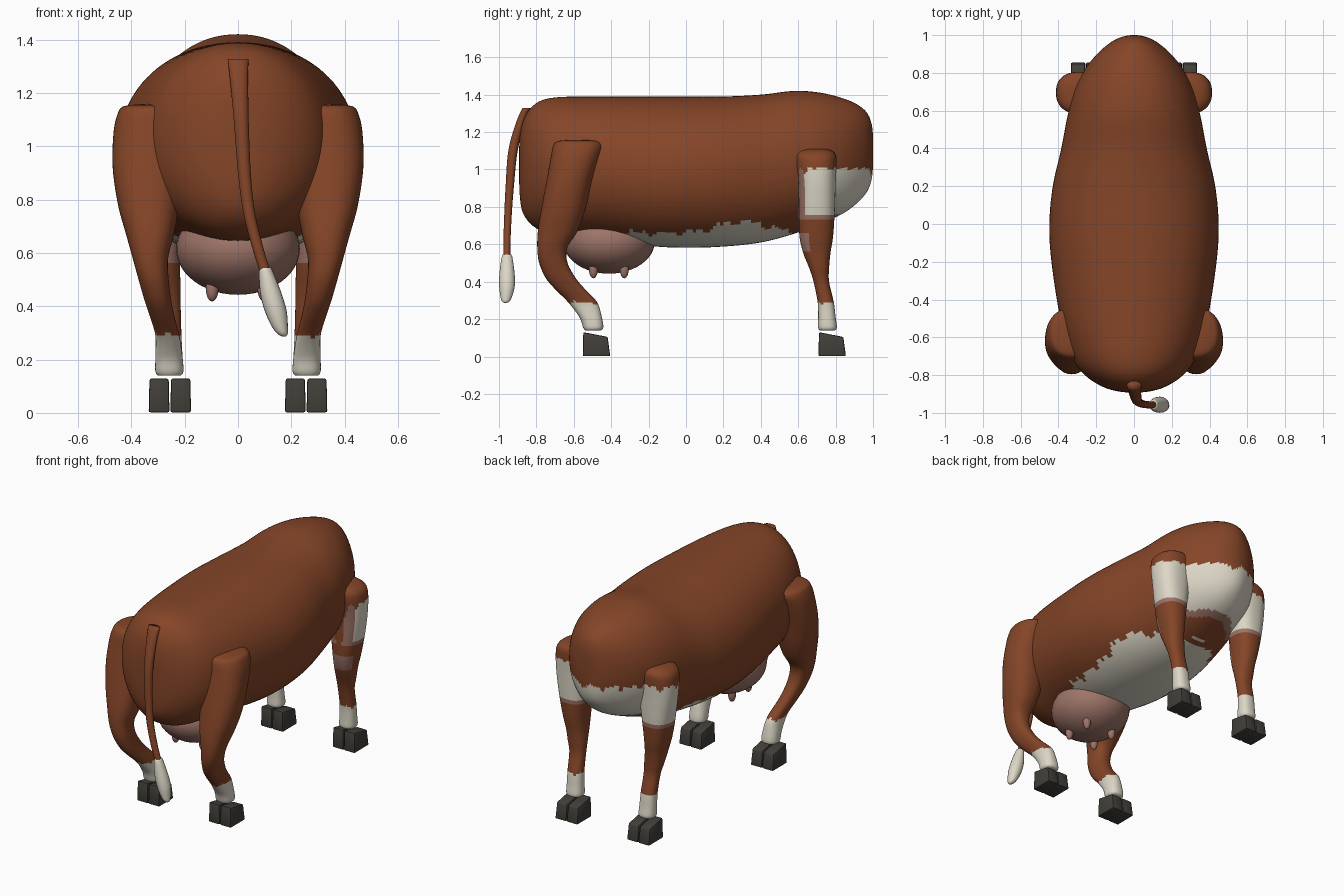
import bpy, bmesh, math
from mathutils import Vector


def mat(name, rgb):
    m = bpy.data.materials.new(name)
    m.diffuse_color = (*rgb, 1)
    return m


BROWN = mat("red brown hide", (0.235, 0.06, 0.021))
WHITE = mat("cream white", (0.72, 0.68, 0.57))
PINK = mat("dusty pink", (0.34, 0.175, 0.14))
DARK = mat("dark hoof", (0.055, 0.05, 0.042))
MATS = [BROWN, WHITE, PINK, DARK]


def finish(bm, name, rule):
    """Make an object, colouring faces by a rule on their centre and normal."""
    bmesh.ops.recalc_face_normals(bm, faces=bm.faces)
    for f in bm.faces:
        f.smooth = True
        f.material_index = rule(f.calc_center_median(), f.normal)
    me = bpy.data.meshes.new(name)
    bm.to_mesh(me)
    bm.free()
    for m in MATS:
        me.materials.append(m)
    ob = bpy.data.objects.new(name, me)
    bpy.context.collection.objects.link(ob)
    return ob


def spline(rows, sub):
    """Smooth interpolation through the section rows."""
    out = []
    n = len(rows)
    for i in range(n - 1):
        p0, p1, p2, p3 = (rows[max(0, min(n - 1, i + k))] for k in (-1, 0, 1, 2))
        steps = sub(p1, p2)
        for s in range(steps):
            t = s / steps
            out.append([0.5 * (2 * b + (c - a) * t + (2 * a - 5 * b + 4 * c - d) * t * t
                               + (3 * b - a - 3 * c + d) * t ** 3)
                        for a, b, c, d in zip(p0, p1, p2, p3)])
    out.append(list(rows[-1]))
    return out


def loft(name, rows, place, rule, segs=40, step=0.02, power=2.0):
    """Rows are (t, u0, u1, v0, v1): an oval in the u, v box at distance t."""
    bm = bmesh.new()
    rings = []
    for t, u0, u1, v0, v1 in spline(rows, lambda a, b: max(3, round(abs(b[0] - a[0]) / step))):
        ring = []
        for k in range(segs):
            a = 2 * math.pi * k / segs
            c, s = math.cos(a), math.sin(a)
            c = math.copysign(abs(c) ** (2 / power), c)
            s = math.copysign(abs(s) ** (2 / power), s)
            ring.append(bm.verts.new(place(t, (u0 + u1) / 2 + (u1 - u0) / 2 * c,
                                           (v0 + v1) / 2 + (v1 - v0) / 2 * s)))
        rings.append(ring)
    for r, q in zip(rings, rings[1:]):
        for k in range(segs):
            j = (k + 1) % segs
            bm.faces.new((r[k], r[j], q[j], q[k]))
    bm.faces.new(rings[0])
    bm.faces.new(rings[-1])
    return finish(bm, name, rule)


def wobble(a):
    return 0.012 * math.sin(a * 41) + 0.01 * math.sin(a * 83 + 1)


def chest_patch(c):
    """White chest band with a pink rim."""
    if c.z < 1.0 + wobble(c.y + c.x) and c.y > 0.605 and c.z > 0.735:
        return 2 if c.y < 0.635 or c.z < 0.76 else 1
    return 0


# Body: barrel with white belly and chest
def body_rule(c, n):
    patch = chest_patch(c)
    if patch:
        return patch
    edge = 0.66 + 0.06 * math.exp(-((c.y - 0.3) / 0.18) ** 2) + wobble(c.y)
    if -0.5 < c.y < 0.61 and c.z < edge:
        return 1
    return 0


body = [(-0.893, 1.10, 0.96, 0.02), (-0.885, 1.20, 0.82, 0.09), (-0.86, 1.285, 0.745, 0.17),
        (-0.80, 1.355, 0.685, 0.26), (-0.70, 1.385, 0.65, 0.33), (-0.5, 1.39, 0.637, 0.39),
        (-0.2, 1.39, 0.592, 0.437), (0.0, 1.39, 0.582, 0.448), (0.2, 1.39, 0.588, 0.43),
        (0.4, 1.40, 0.61, 0.385), (0.58, 1.42, 0.657, 0.35), (0.72, 1.41, 0.71, 0.31),
        (0.84, 1.38, 0.765, 0.245), (0.92, 1.345, 0.825, 0.175), (0.97, 1.30, 0.885, 0.11),
        (0.993, 1.24, 0.95, 0.055), (1.0, 1.18, 1.02, 0.015)]
loft("body", [(y, -w, w, zb, zt) for y, zt, zb, w in body],
     lambda t, u, v: (u, t, v), body_rule, segs=96, step=0.018, power=2.1)

# Leg sections: (z, x0, x1, y0, y1)
rear = [(0.14, 0.215, 0.30, -0.54, -0.455), (0.155, 0.205, 0.31, -0.55, -0.442),
        (0.21, 0.208, 0.31, -0.57, -0.45), (0.29, 0.22, 0.31, -0.63, -0.475),
        (0.36, 0.238, 0.33, -0.70, -0.54), (0.42, 0.25, 0.35, -0.75, -0.59),
        (0.50, 0.26, 0.373, -0.785, -0.633), (0.58, 0.262, 0.395, -0.795, -0.635),
        (0.67, 0.24, 0.42, -0.792, -0.58), (0.78, 0.22, 0.45, -0.775, -0.54),
        (0.92, 0.20, 0.47, -0.75, -0.505), (1.05, 0.20, 0.467, -0.725, -0.465),
        (1.12, 0.20, 0.452, -0.712, -0.445), (1.15, 0.21, 0.43, -0.69, -0.465),
        (1.158, 0.28, 0.36, -0.62, -0.53)]
front = [(0.14, 0.215, 0.30, 0.715, 0.797), (0.155, 0.205, 0.31, 0.706, 0.807),
         (0.21, 0.208, 0.31, 0.707, 0.80), (0.29, 0.212, 0.31, 0.704, 0.79),
         (0.40, 0.215, 0.315, 0.682, 0.765), (0.47, 0.215, 0.33, 0.66, 0.765),
         (0.55, 0.218, 0.345, 0.628, 0.772), (0.64, 0.215, 0.365, 0.607, 0.786),
         (0.77, 0.20, 0.39, 0.603, 0.795), (0.92, 0.18, 0.41, 0.60, 0.80),
         (1.03, 0.17, 0.412, 0.585, 0.805), (1.08, 0.17, 0.395, 0.585, 0.80),
         (1.105, 0.19, 0.35, 0.61, 0.77), (1.11, 0.24, 0.30, 0.66, 0.72)]


def rear_rule(c, n):
    return 1 if c.z < 0.29 + wobble(c.y + c.x) * 0.4 else 0


def front_rule(c, n):
    if c.z < 0.29 + wobble(c.y + c.x) * 0.4:
        return 1
    if n.y < -0.3 and 0.56 < c.z < 0.66:
        return 2
    return chest_patch(c)


def hoof(name, x, y):
    """One claw: a block with sloping top and toe."""
    bm = bmesh.new()
    bmesh.ops.create_cube(bm, size=1)
    for v in bm.verts:
        top, toe = v.co.z > 0, v.co.y > 0
        z = (0.105 if toe else 0.13) if top else 0.002
        yy = (0.133 if top else 0.147) if toe else (0.003 if top else 0)
        v.co = Vector((x + v.co.x * (0.072 if top else 0.078), y + yy, z))
    bmesh.ops.bevel(bm, geom=bm.edges[:], offset=0.007, segments=2, affect='EDGES', profile=0.5)
    ob = finish(bm, name, lambda c, n: 3)
    bpy.ops.object.select_all(action='DESELECT')
    ob.select_set(True)
    bpy.context.view_layer.objects.active = ob
    bpy.ops.object.shade_smooth_by_angle(angle=math.radians(35))


# Legs and cloven hooves on both sides
for side, sx in (("right", 1), ("left", -1)):
    for part, rows, rule, hy in (("rear", rear, rear_rule, -0.552), ("front", front, front_rule, 0.708)):
        loft(f"{part}_leg_{side}", rows, lambda t, u, v: (sx * u, v, t), rule,
             segs=48, step=0.012, power=2.35)
        for i, hx in enumerate((0.215, 0.296)):
            hoof(f"{part}_hoof_{side}_{i + 1}", sx * hx, hy)


# Udder and teats
def ball(name, loc, size, u=40, v=24):
    bm = bmesh.new()
    bmesh.ops.create_uvsphere(bm, u_segments=u, v_segments=v, radius=1)
    for w in bm.verts:
        w.co = Vector((w.co.x * size[0] + loc[0], w.co.y * size[1] + loc[1], w.co.z * size[2] + loc[2]))
    finish(bm, name, lambda c, n: 2)


ball("udder", (0, -0.412, 0.615), (0.232, 0.245, 0.172))
for x in (-0.097, 0.097):
    for y in (-0.495, -0.33):
        ball(f"teat_{x}_{y}", (x, y, 0.468), (0.024, 0.024, 0.05), 16, 12)


# Tail and tuft: (z, x, y, x radius, y radius)
def strand(name, pts, colour):
    loft(name, [(z, x - rx, x + rx, y - ry, y + ry) for z, x, y, rx, ry in pts],
         lambda t, u, v: (u, v, t), lambda c, n: colour, segs=20, step=0.03)


strand("tail", [(1.328, 0.0, -0.853, 0.039, 0.022), (1.25, 0.004, -0.885, 0.034, 0.024),
                (1.1, 0.012, -0.925, 0.028, 0.025), (0.9, 0.024, -0.943, 0.024, 0.022),
                (0.75, 0.042, -0.952, 0.022, 0.02), (0.62, 0.074, -0.957, 0.021, 0.019),
                (0.51, 0.108, -0.957, 0.02, 0.018)], 0)
strand("tail_tuft", [(0.545, 0.105, -0.957, 0.018, 0.022), (0.53, 0.105, -0.957, 0.026, 0.029),
                     (0.45, 0.123, -0.957, 0.04, 0.04), (0.38, 0.142, -0.957, 0.041, 0.042),
                     (0.32, 0.158, -0.961, 0.029, 0.031), (0.295, 0.168, -0.964, 0.018, 0.02),
                     (0.286, 0.172, -0.965, 0.006, 0.006)], 1)
